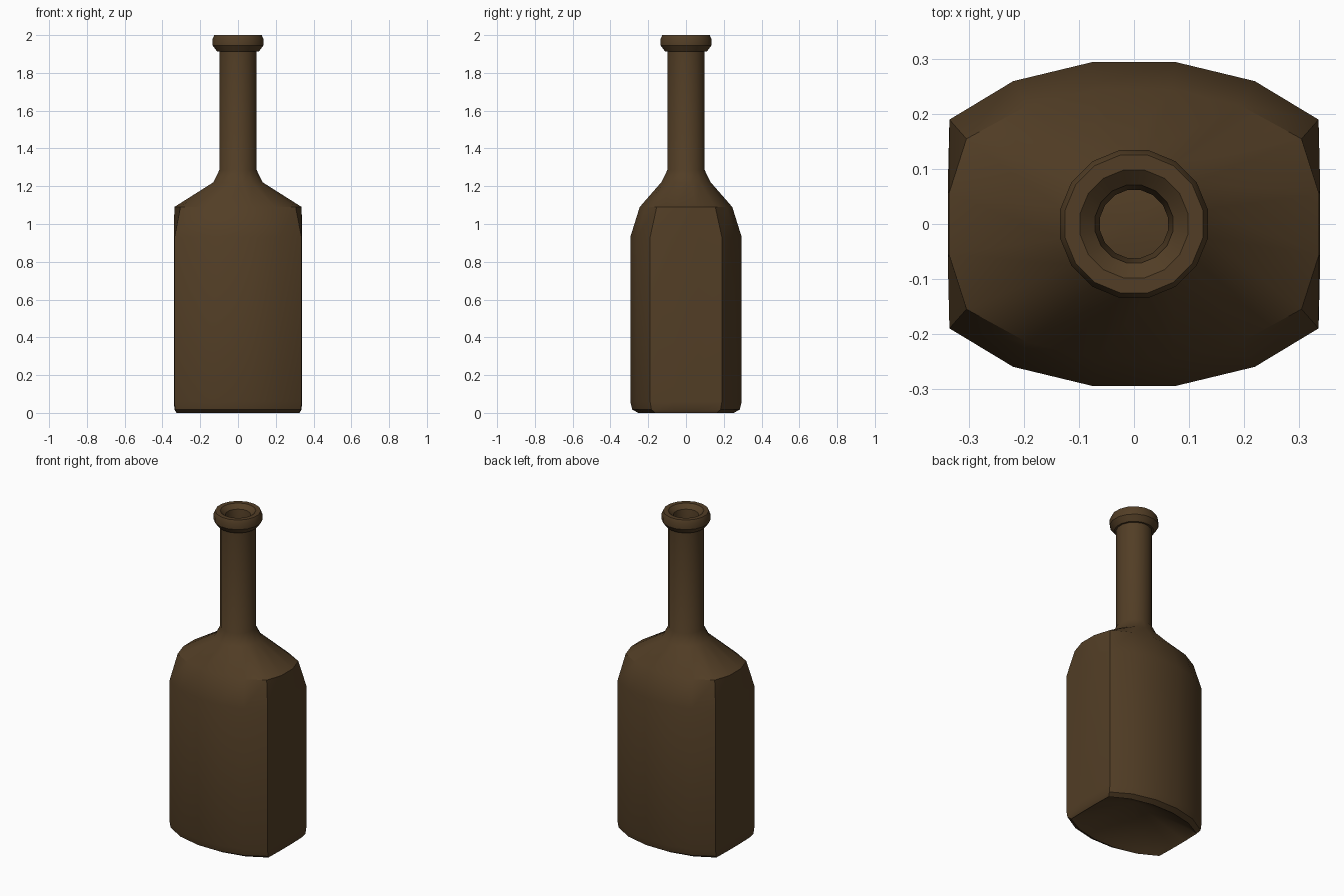
import bpy, bmesh, math

if "Cube" in bpy.data.objects:
    bpy.data.objects.remove(bpy.data.objects["Cube"])

glass = bpy.data.materials.new("dark brown glass")
glass.diffuse_color = (0.085, 0.048, 0.019, 1)
glass.use_nodes = True
glass.node_tree.nodes["Principled BSDF"].inputs["Base Color"].default_value = glass.diffuse_color


def ring(quarter, z):
    """Mirror four quarter points (from +y round to +x) into a 16-point loop."""
    q = quarter
    half = q + [(x, -y) for x, y in reversed(q)]
    return [(x, y, z) for x, y in half + [(-x, y) for x, y in reversed(half)]]


def circle(r, z):
    angles = [math.radians(a) for a in (78.75, 56.25, 33.75, 11.25)]
    return ring([(r * math.cos(a), r * math.sin(a)) for a in angles], z)


# Flattened body sections, one quarter each
body = [(0.075, 0.295), (0.22, 0.26), (0.336, 0.19), (0.339, 0.065)]
shoulder = [(0.07, 0.245), (0.195, 0.215), (0.305, 0.155), (0.337, 0.055)]


def scaled(sx, sy):
    return [(x * sx, y * sy) for x, y in body]


loops = [
    # hollow underside and rounded foot
    ring(scaled(0.9, 0.78), 0.015),
    ring(scaled(0.96, 0.86), 0.0),
    ring(scaled(0.993, 0.965), 0.018),
    ring(body, 0.06),
    # body and shoulder
    ring(body, 0.93),
    ring(shoulder, 1.09),
    circle(0.134, 1.22),
    # neck
    circle(0.101, 1.285),
    circle(0.101, 1.912),
]
# lip, then the inside of the mouth
for r, z in [(0.112, 1.912), (0.137, 1.945), (0.137, 1.98), (0.128, 2.0),
             (0.1, 2.0), (0.072, 1.975), (0.063, 1.9), (0.063, 1.3)]:
    loops.append(circle(r, z))

bm = bmesh.new()
rings = [[bm.verts.new(p) for p in loop] for loop in loops]
for low, high in zip(rings, rings[1:]):
    for i in range(16):
        j = (i + 1) % 16
        bm.faces.new((low[j], low[i], high[i], high[j]))

# Pushed-up cone in the base
apex = bm.verts.new((0, 0, 0.16))
for i in range(16):
    bm.faces.new((rings[0][i], rings[0][(i + 1) % 16], apex))

mesh = bpy.data.meshes.new("bottle")
bm.normal_update()
bm.to_mesh(mesh)
bm.free()
mesh.materials.append(glass)
bottle = bpy.data.objects.new("bottle", mesh)
bpy.context.collection.objects.link(bottle)
bpy.context.view_layer.objects.active = bottle
bottle.select_set(True)
bpy.ops.object.shade_smooth_by_angle(angle=math.radians(32))
